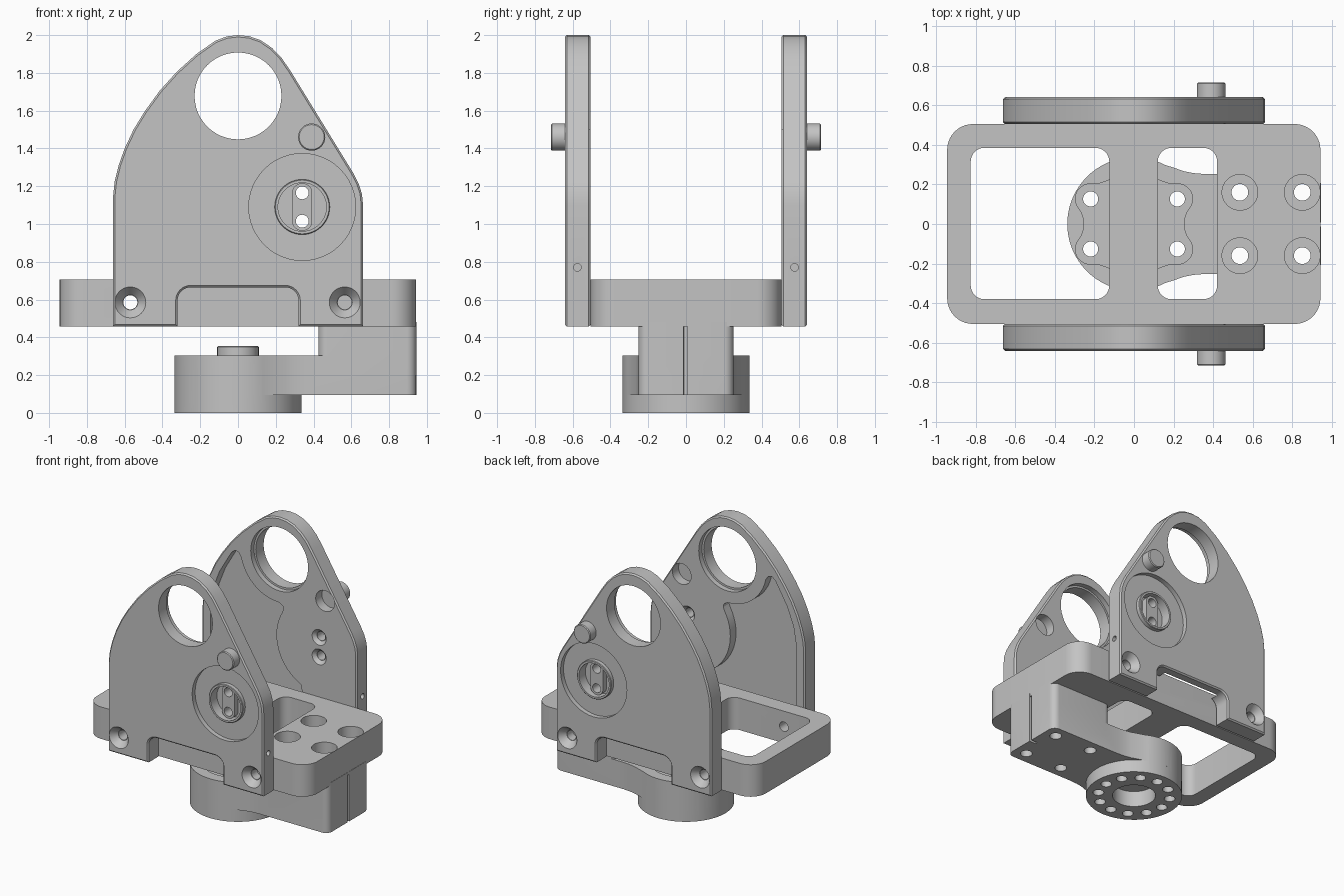
import bpy, bmesh, math

cube = bpy.data.objects.get("Cube")
if cube:
    bpy.data.objects.remove(cube, do_unlink=True)

grey = bpy.data.materials.new("machined_grey")
grey.use_nodes = True
tone = (0.55, 0.55, 0.55, 1)
grey.diffuse_color = tone
grey.node_tree.nodes["Principled BSDF"].inputs["Base Color"].default_value = tone


# ---------- helpers ----------
def arc(cx, cy, r, a0, a1, n=10):
    return [(cx + r * math.cos(math.radians(a0 + (a1 - a0) * i / n)),
             cy + r * math.sin(math.radians(a0 + (a1 - a0) * i / n))) for i in range(n + 1)]


def circle(cx, cy, r, n=48):
    return arc(cx, cy, r, 0, 360, n)[:-1]


def rrect(x0, x1, y0, y1, r):
    return (arc(x1 - r, y1 - r, r, 0, 90) + arc(x0 + r, y1 - r, r, 90, 180)
            + arc(x0 + r, y0 + r, r, 180, 270) + arc(x1 - r, y0 + r, r, 270, 360))


def solid(name, pts, a, b, axis="z", end=None, bevel=0):
    """Extrude a profile from a to b along an axis; end gives another far profile."""
    place = {"z": lambda u, v, w: (u, v, w), "y": lambda u, v, w: (u, w, v),
             "x": lambda u, v, w: (w, u, v)}[axis]
    bm = bmesh.new()
    lo = [bm.verts.new(place(u, v, a)) for u, v in pts]
    hi = [bm.verts.new(place(u, v, b)) for u, v in (end or pts)]
    caps = [bm.faces.new(lo), bm.faces.new(hi)]
    for i in range(len(lo)):
        j = (i + 1) % len(lo)
        bm.faces.new((lo[i], lo[j], hi[j], hi[i]))
    bmesh.ops.recalc_face_normals(bm, faces=bm.faces)
    if bevel:
        rim = [e for f in caps for e in f.edges]
        bmesh.ops.bevel(bm, geom=rim, offset=bevel, segments=1, affect="EDGES")
    me = bpy.data.meshes.new(name)
    bm.to_mesh(me)
    bm.free()
    ob = bpy.data.objects.new(name, me)
    bpy.context.scene.collection.objects.link(ob)
    me.materials.append(grey)
    return ob


def combine(ob, others, op="DIFFERENCE"):
    """Apply booleans with the given solids and remove them."""
    for o in others:
        m = ob.modifiers.new("cut", "BOOLEAN")
        m.operation, m.solver, m.object = op, "EXACT", o
    dg = bpy.context.evaluated_depsgraph_get()
    me = bpy.data.meshes.new_from_object(ob.evaluated_get(dg))
    ob.modifiers.clear()
    ob.data = me
    for o in others:
        bpy.data.objects.remove(o, do_unlink=True)


def drill(cx, cy, r, a, b, axis="z", r2=None):
    return solid("cutter", circle(cx, cy, r), a, b, axis,
                 circle(cx, cy, r2) if r2 else None)


bolts = [(x, y) for x in (0.535, 0.85) for y in (-0.16, 0.16)]
screws = (-0.57, 0.565)
base = 0.458

# ---------- base frame ----------
frame = solid("base_frame", rrect(-0.944, 0.942, -0.505, 0.505, 0.13), base, 0.705)
cuts = [solid("cutter", rrect(x0, x1, -0.38, 0.385, 0.07), 0.4, 0.8)
        for x0, x1 in ((-0.825, -0.125), (0.12, 0.42))]
for x, y in bolts:
    cuts += [drill(x, y, 0.042, 0.4, 0.8), drill(x, y, 0.09, 0.6, 0.8)]
cuts.append(drill(screws[0], 0.585, 0.037, -0.6, 0.6, "y"))
combine(frame, cuts)

# ---------- lower arm with round hub ----------
neck = [(0.2, 0.285), (0.25, 0.267), (0.3, 0.257), (0.36, 0.252)]
outline = (arc(0, 0, 0.337, 62, 298, 48) + [(x, -y) for x, y in neck]
           + arc(0.894, -0.202, 0.05, 270, 360, 5) + arc(0.894, 0.202, 0.05, 0, 90, 5)
           + neck[::-1])
arm = solid("swing_arm", outline, 0.096, 0.303)
riser = solid("riser", rrect(0.425, 0.944, -0.252, 0.252, 0.05), 0.2, 0.48)
combine(arm, [riser], "UNION")
hub = solid("hub", circle(0, 0, 0.337, 64), 0, 0.2)
combine(arm, [hub], "UNION")
ring12 = [(0.253 * math.cos(math.radians(a)), 0.253 * math.sin(math.radians(a)))
          for a in range(0, 360, 30)]
through = [p for p in ring12 if 0.2 < abs(p[0]) < 0.24]

# lobed pocket, one quarter mirrored round
quarter = ([(0.253, 0), (0.255, 0.03), (0.266, 0.06)] + arc(0.22, 0.127, 0.076, -35, 90, 12)
           + [(0.17, 0.206), (0.125, 0.222), (0.06, 0.248), (0, 0.255)])
half = quarter + [(-x, y) for x, y in quarter[-2::-1]]
lobes = half + [(x, -y) for x, y in half[-2:0:-1]]

cuts = [solid("cutter", lobes, 0.22, 0.4), drill(0, 0, 0.15, -0.1, 0.12)]
cuts += [drill(x, y, 0.038, -0.1, 0.4 if (x, y) in through else 0.15) for x, y in ring12]
cuts += [drill(x, y, 0.042, 0, 0.6) for x, y in bolts]
cuts.append(solid("cutter", rrect(0.89, 1, -0.012, 0.008, 0.002), 0.05, 0.6))
combine(arm, cuts)
solid("hub_spigot", circle(0, 0, 0.11), 0.2, 0.355, bevel=0.006)

# ---------- side plates ----------
bx, bz = 0.34, 1.09
plate_outline = (
    [(-0.662, base), (-0.662, 1.14), (-0.653, 1.225), (-0.632, 1.31), (-0.6, 1.4),
     (-0.553, 1.5), (-0.495, 1.595), (-0.415, 1.705), (-0.325, 1.805), (-0.22, 1.9),
     (-0.12, 1.97), (-0.06, 1.993), (0, 2.0), (0.06, 1.994), (0.12, 1.973), (0.18, 1.932),
     (0.23, 1.88), (0.275, 1.815), (0.61, 1.27), (0.638, 1.215), (0.656, 1.16),
     (0.662, 1.1), (0.662, base), (0.32, base)]
    + arc(0.25, 0.595, 0.07, 0, 90, 8) + arc(-0.25, 0.595, 0.07, 90, 180, 8)
    + [(-0.32, base)])
pocket = ([(-0.59, 0.66), (-0.59, 1.16), (-0.565, 1.31), (-0.51, 1.45), (-0.44, 1.57),
           (-0.41, 1.62), (-0.38, 1.645), (-0.35, 1.64)]
          + arc(0, 1.678, 0.335, 192, 262, 12) + [(0, 1.343), (0.03, 1.325), (0.035, 1.3)]
          + arc(bx, bz, 0.365, 150, 245, 16) + [(0.2, 0.66)])

for side, s in (("front", -1), ("back", 1)):
    inner, outer = 0.505, 0.641

    def bore(x, z, r, a, b, r2=None):
        return drill(x, z, r, a * s, b * s, "y", r2)

    plate = solid(side + "_plate", plate_outline, inner * s, outer * s, "y", bevel=0.01)
    cuts = [bore(0, 1.678, 0.23, 0.4, 0.7),            # large bore and inner step
            bore(0, 1.678, 0.245, 0.4, 0.545),
            bore(0.39, 1.46, 0.08, 0.4, 0.58),         # blind hole behind the pin
            bore(bx, bz, 0.283, 0.605, 0.7),           # bearing recess and bore
            bore(bx, bz, 0.128, 0.56, 0.7),
            solid("cutter", pocket, 0.4 * s, 0.575 * s, "y"),
            drill(0.575 * s, 0.77, 0.02, 0.55, 0.8, "x")]
    for x in screws:
        cuts += [bore(x, 0.585, 0.037, 0.52 if x > 0 else 0.4, 0.7),
                 bore(x, 0.585, 0.04, 0.59, 0.645, 0.085)]
    for z in (1.015, 1.165):
        cuts += [bore(bx, z, 0.034, 0.4, 0.7),
                 bore(bx, z, 0.065, 0.5, 0.53, 0.036)]
    combine(plate, cuts)

    # raised ring and slotted key inside the recess
    ring = solid(side + "_bearing_ring", circle(bx, bz, 0.146), 0.595 * s, 0.638 * s, "y",
                 bevel=0.004)
    combine(ring, [bore(bx, bz, 0.128, 0.5, 0.7)])
    key = solid(side + "_bearing_key", rrect(bx - 0.053, bx + 0.053, bz - 0.125, bz + 0.125, 0.05),
                0.55 * s, 0.605 * s, "y")
    combine(key, [bore(bx, z, 0.034, 0.4, 0.7) for z in (1.015, 1.165)])
    solid(side + "_stop_pin", circle(0.39, 1.46, 0.072, 32), 0.6 * s, 0.715 * s, "y",
          bevel=0.006)

# ---------- shading ----------
for ob in bpy.context.scene.objects:
    if ob.type == "MESH":
        ob.data.shade_smooth()
        ob.data.set_sharp_from_angle(angle=math.radians(25))
